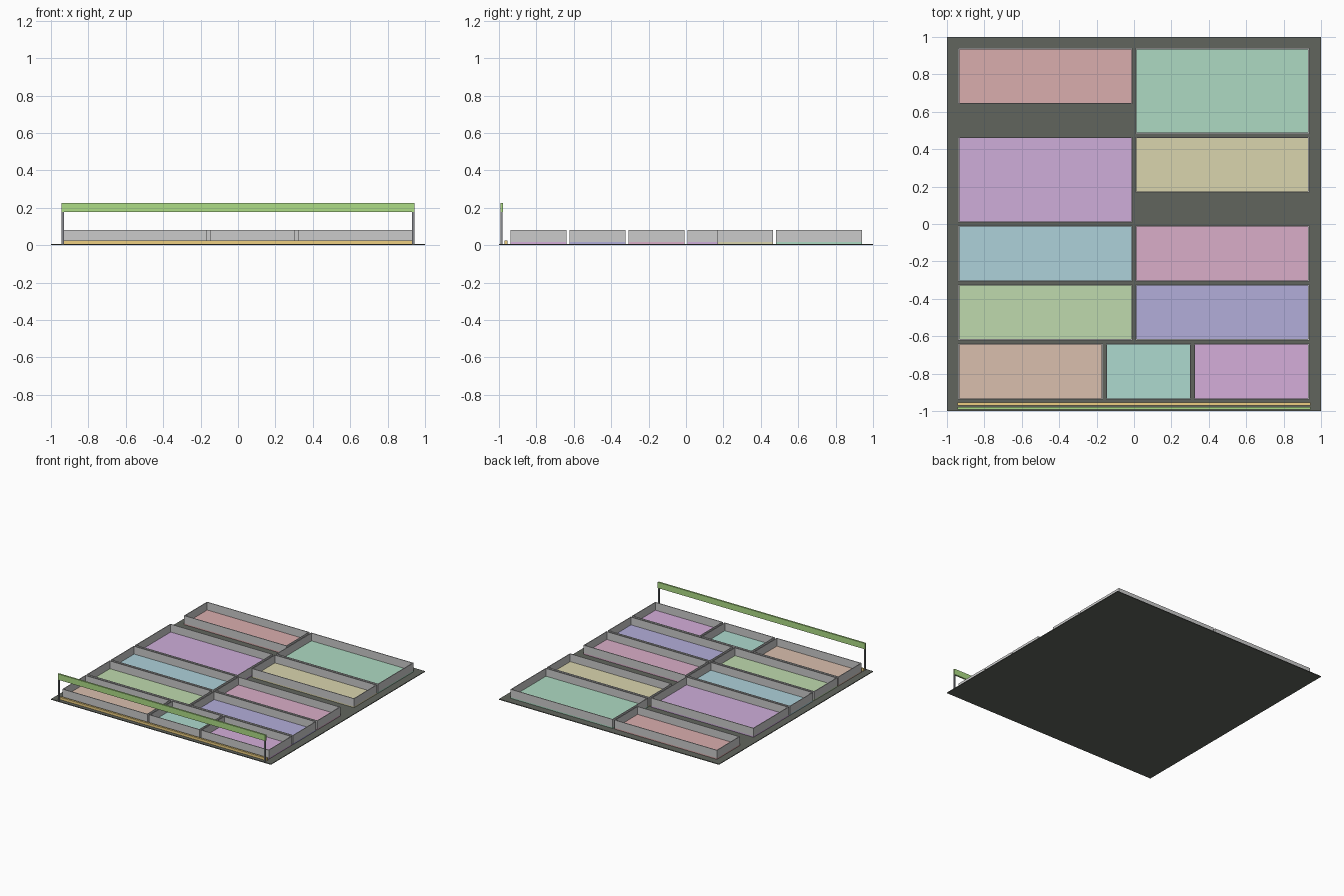
import bpy, bmesh

if "Cube" in bpy.data.objects:
    bpy.data.objects.remove(bpy.data.objects["Cube"])


def material(name, rgb):
    m = bpy.data.materials.new(name)
    m.diffuse_color = (*rgb, 1)
    m.use_nodes = True
    m.node_tree.nodes["Principled BSDF"].inputs["Base Color"].default_value = m.diffuse_color
    return m


def finish(bm, name, mat):
    bmesh.ops.recalc_face_normals(bm, faces=bm.faces)
    me = bpy.data.meshes.new(name)
    bm.to_mesh(me)
    bm.free()
    ob = bpy.data.objects.new(name, me)
    bpy.context.collection.objects.link(ob)
    if mat:
        me.materials.append(mat)
    return ob


def box_bm(x0, x1, y0, y1, z0, z1):
    bm = bmesh.new()
    bmesh.ops.create_cube(bm, size=1)
    for v in bm.verts:
        v.co = (x1 if v.co.x > 0 else x0,
                y1 if v.co.y > 0 else y0,
                z1 if v.co.z > 0 else z0)
    return bm


def box(name, bounds, mat=None):
    return finish(box_bm(*bounds), name, mat)


def frame(name, x0, x1, y0, y1, z0, z1, t):
    # Four thin walls: a rectangular ring extruded upwards
    bm = bmesh.new()
    rings = []
    for z in (z0, z1):
        for d in (0, t):
            rings.append([bm.verts.new(p) for p in (
                (x0 + d, y0 + d, z), (x1 - d, y0 + d, z),
                (x1 - d, y1 - d, z), (x0 + d, y1 - d, z))])
    lo_out, lo_in, hi_out, hi_in = rings
    for a, b in ((lo_out, hi_out), (hi_out, hi_in), (hi_in, lo_in), (lo_in, lo_out)):
        for i in range(4):
            j = (i + 1) % 4
            bm.faces.new((a[i], a[j], b[j], b[i]))
    return finish(bm, name, None)


BASE_TOP, FLOOR_TOP, WALL_TOP, WALL = 0.006, 0.016, 0.08, 0.006

# Base plate
box("base_plate", (-1, 1, -1, 1, 0, BASE_TOP), material("dark_base", (0.12, 0.13, 0.11)))

# Trays: colour name, x range, y range, floor colour
L, R = (-0.94, -0.008), (0.008, 0.937)
trays = [
    ("red", L, (0.642, 0.94), (0.70, 0.42, 0.42)),
    ("green", R, (0.482, 0.94), (0.42, 0.70, 0.54)),
    ("purple", L, (0.007, 0.466), (0.62, 0.42, 0.70)),
    ("yellow", R, (0.168, 0.466), (0.70, 0.66, 0.42)),
    ("cyan", L, (-0.308, -0.008), (0.42, 0.64, 0.70)),
    ("pink", R, (-0.308, -0.008), (0.70, 0.42, 0.58)),
    ("leaf", L, (-0.622, -0.323), (0.52, 0.70, 0.42)),
    ("blue", R, (-0.622, -0.323), (0.45, 0.42, 0.70)),
    ("brown", (-0.94, -0.167), (-0.938, -0.638), (0.70, 0.52, 0.42)),
    ("teal", (-0.15, 0.306), (-0.938, -0.638), (0.42, 0.70, 0.62)),
    ("magenta", (0.32, 0.937), (-0.938, -0.638), (0.66, 0.42, 0.70)),
]
for name, xs, ys, rgb in trays:
    box(name + "_tray_floor", (*xs, *ys, BASE_TOP, FLOOR_TOP), material(name, rgb))
    frame(name + "_tray_walls", *xs, *ys, FLOOR_TOP, WALL_TOP, WALL)

# Low front strip
box("front_strip", (-0.943, 0.943, -0.971, -0.955, BASE_TOP, 0.026),
    material("strip_yellow", (0.85, 0.62, 0.22)))

# Raised front rail on two posts
box("front_rail", (-0.943, 0.943, -0.993, -0.979, 0.177, 0.225),
    material("rail_green", (0.42, 0.72, 0.24)))
post_mat = material("post_grey", (0.25, 0.26, 0.28))
for side, x in (("left", -0.937), ("right", 0.937)):
    box(side + "_rail_post", (x - 0.006, x + 0.006, -0.992, -0.98, BASE_TOP, 0.177), post_mat)
